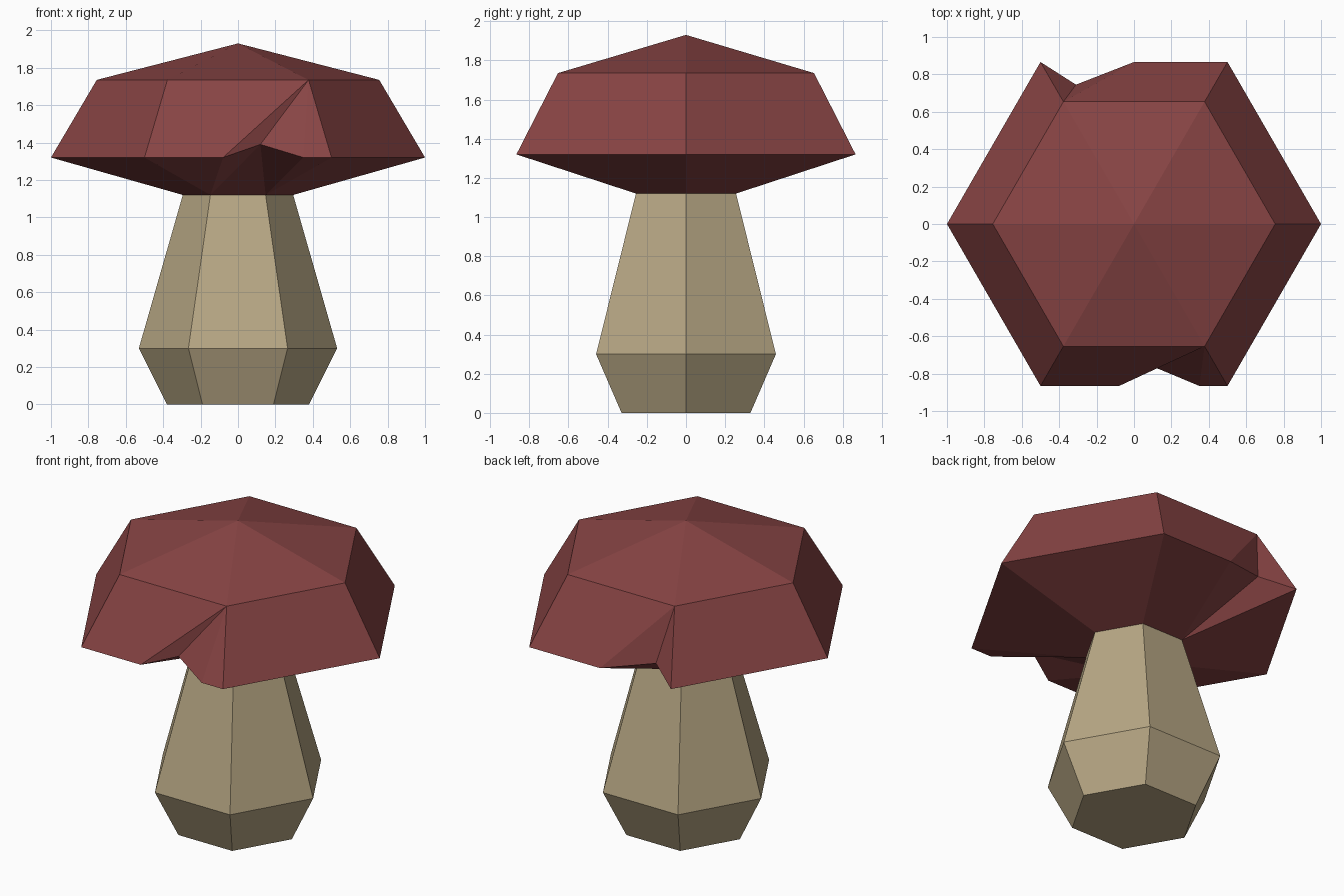
import bpy, bmesh, math

if "Cube" in bpy.data.objects:
    bpy.data.objects.remove(bpy.data.objects["Cube"])

SIDES = 6


def material(name, color):
    m = bpy.data.materials.new(name)
    m.diffuse_color = (*color, 1)
    m.use_nodes = True
    m.node_tree.nodes["Principled BSDF"].inputs["Base Color"].default_value = m.diffuse_color
    return m


def ring(bm, r, z):
    """Hexagon of vertices with a corner on the x axis."""
    step = 2 * math.pi / SIDES
    return [bm.verts.new((r * math.cos(i * step), r * math.sin(i * step), z))
            for i in range(SIDES)]


def finish(bm, name, mat, open_face):
    """Orient the closed shell, drop the hidden joint face, make the object."""
    bmesh.ops.recalc_face_normals(bm, faces=bm.faces[:])
    bmesh.ops.delete(bm, geom=[open_face], context='FACES_ONLY')
    mesh = bpy.data.meshes.new(name)
    bm.to_mesh(mesh)
    bm.free()
    mesh.materials.append(mat)
    obj = bpy.data.objects.new(name, mesh)
    bpy.context.collection.objects.link(obj)


red = material("cap red", (0.246, 0.058, 0.058))
tan = material("stem tan", (0.474, 0.386, 0.231))

# Stem: three stacked hexagons
bm = bmesh.new()
rings = [ring(bm, r, z) for r, z in ((0.38, 0), (0.53, 0.3), (0.295, 1.12))]
for a, b in zip(rings, rings[1:]):
    for i in range(SIDES):
        j = (i + 1) % SIDES
        bm.faces.new((a[i], a[j], b[j], b[i]))
bm.faces.new(rings[0])
finish(bm, "stem", tan, bm.faces.new(rings[-1]))

# Cap: faceted dome whose rim is torn by a notch at the front and the back.
# side index: (rim points along that side, where the underside fan changes corner)
notches = {
    4: ([(-0.08, -0.866, 1.32), (0.12, -0.77, 1.39), (0.35, -0.866, 1.32)], 2),
    1: ([(0, 0.866, 1.32), (-0.31, 0.745, 1.387)], 1),
}
bm = bmesh.new()
low, rim, top = ring(bm, 0.295, 1.12), ring(bm, 1, 1.32), ring(bm, 0.755, 1.735)
apex = bm.verts.new((0, 0, 1.93))
for i in range(SIDES):
    j = (i + 1) % SIDES
    points, turn = notches.get(i, ([], 1))
    chain = [rim[i]] + [bm.verts.new(p) for p in points] + [rim[j]]
    # crown and outer side
    bm.faces.new((top[i], top[j], apex))
    bm.faces.new((chain[0], chain[1], top[j], top[i]))
    for a, b in zip(chain[1:], chain[2:]):
        bm.faces.new((a, b, top[j]))
    # underside
    for k, (a, b) in enumerate(zip(chain, chain[1:])):
        bm.faces.new((b, a, low[i] if k < turn else low[j]))
    bm.faces.new((chain[turn], low[i], low[j]))
finish(bm, "cap", red, bm.faces.new(low))
